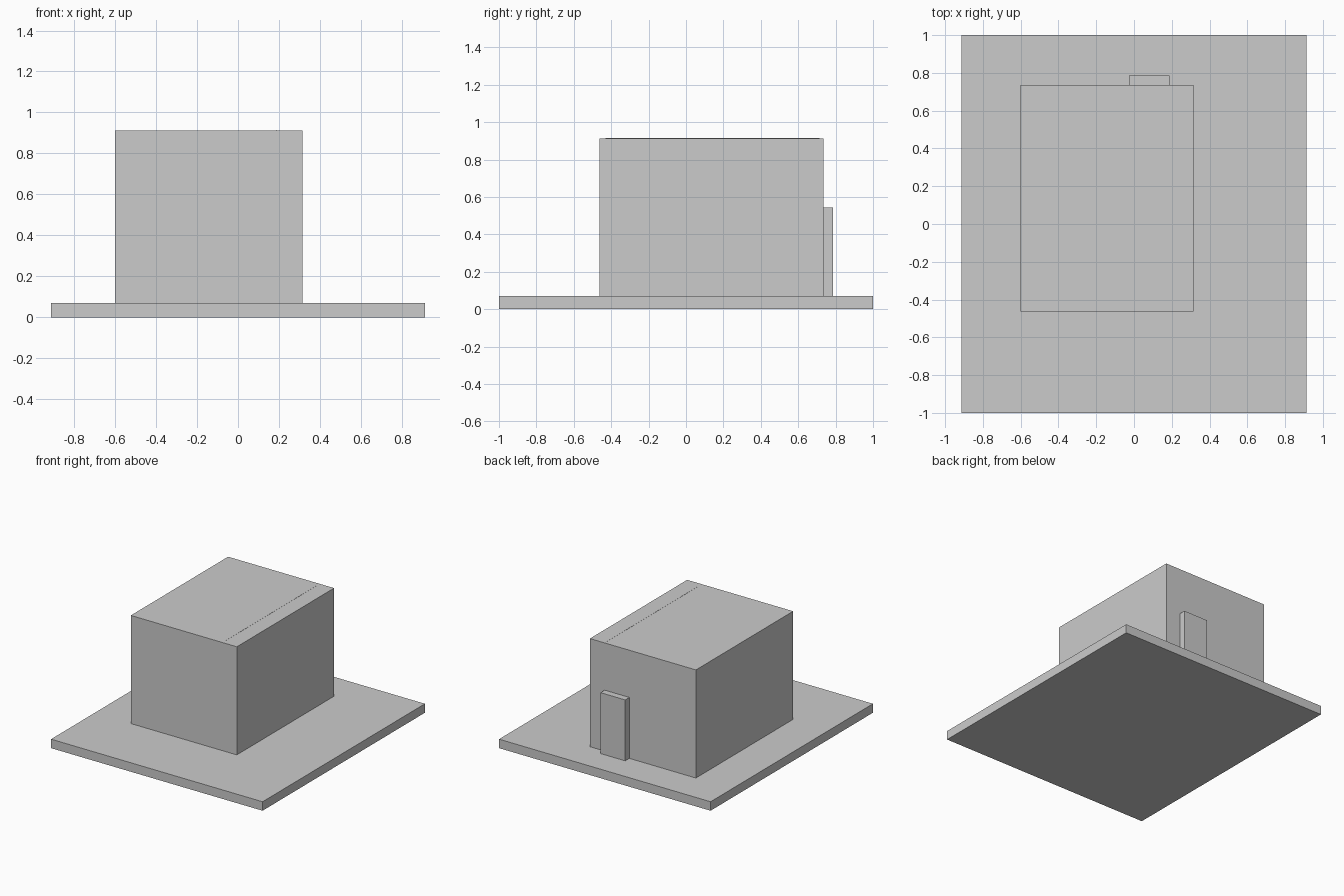
import bpy, bmesh
from mathutils import Vector

if "Cube" in bpy.data.objects:
    bpy.data.objects.remove(bpy.data.objects["Cube"])


def box(name, lo, hi):
    """Axis-aligned box between two corners."""
    lo, hi = Vector(lo), Vector(hi)
    bm = bmesh.new()
    bmesh.ops.create_cube(bm, size=1.0)
    bmesh.ops.scale(bm, vec=hi - lo, verts=bm.verts)
    bmesh.ops.translate(bm, vec=(lo + hi) / 2, verts=bm.verts)
    mesh = bpy.data.meshes.new(name)
    bm.to_mesh(mesh)
    bm.free()
    obj = bpy.data.objects.new(name, mesh)
    bpy.context.collection.objects.link(obj)
    return obj


BASE_TOP = 0.07
ROOF = 0.913

# ground slab
box("base_slab", (-0.912, -1.0, 0.0), (0.912, 1.0, BASE_TOP))
# main building block
box("building", (-0.60, -0.463, BASE_TOP), (0.314, 0.735, ROOF))
# door on the back wall
box("door", (-0.026, 0.735, BASE_TOP), (0.187, 0.786, 0.545))
# hairline seam along the roof
box("roof_seam", (0.187, -0.43, ROOF - 0.01), (0.191, 0.715, ROOF + 0.001))
